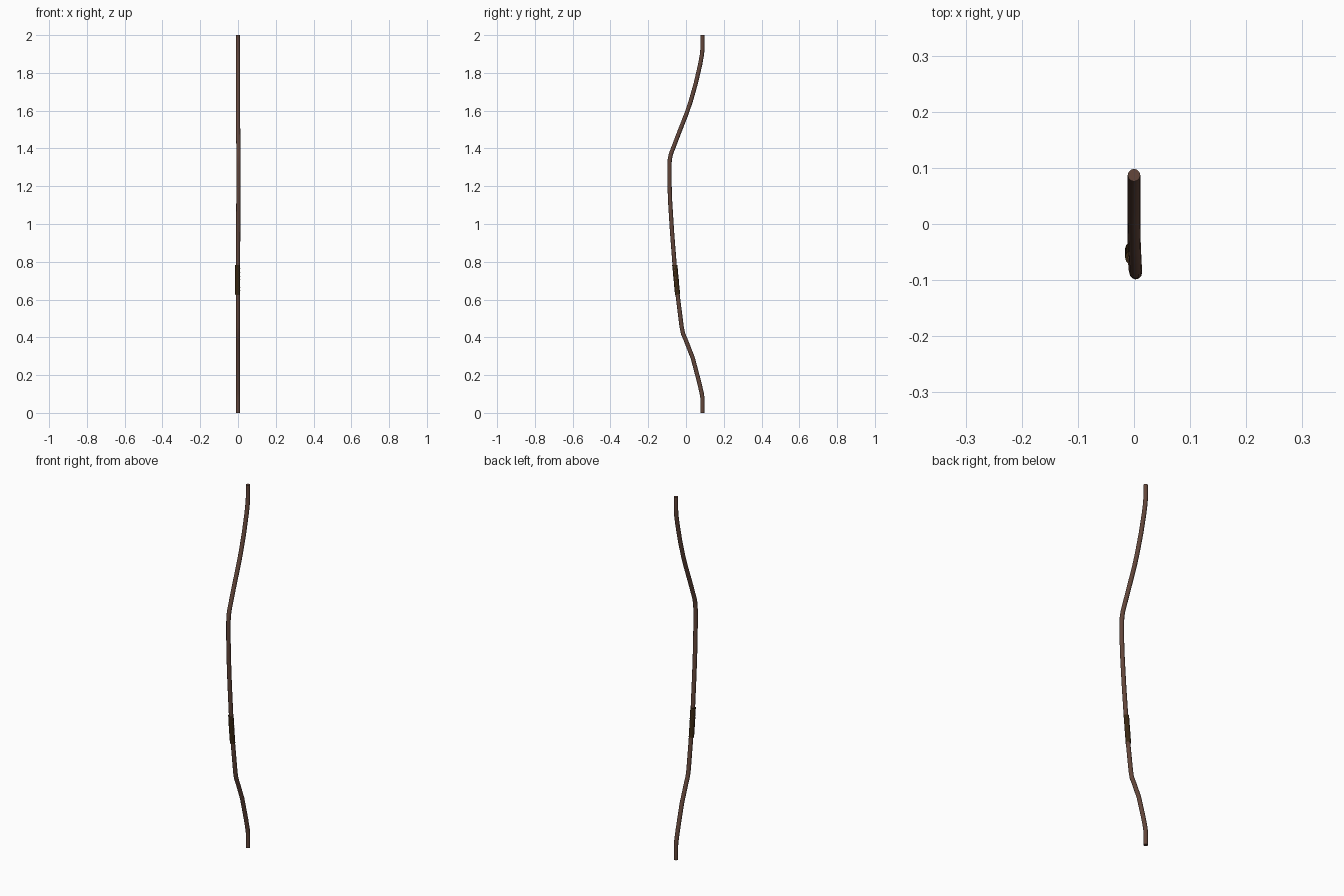
import bpy, bmesh, math
from mathutils import Vector

if "Cube" in bpy.data.objects:
    bpy.data.objects.remove(bpy.data.objects["Cube"])

SIDES = 12


def material(name, rgb):
    m = bpy.data.materials.new(name)
    m.diffuse_color = (*rgb, 1)
    m.use_nodes = True
    m.node_tree.nodes["Principled BSDF"].inputs["Base Color"].default_value = m.diffuse_color
    return m


def tube(name, path, radii, mat):
    """Sweep a round section along a path lying close to the YZ plane."""
    bm = bmesh.new()
    rings = []
    for i, p in enumerate(path):
        t = (path[min(i + 1, len(path) - 1)] - path[max(i - 1, 0)]).normalized()
        if i in (0, len(path) - 1) and name == "bow_limb":
            t = Vector((0, 0, 1))
        u = Vector((0, t.z, -t.y)).normalized()
        v = t.cross(u)
        ring = []
        for k in range(SIDES):
            a = 2 * math.pi * k / SIDES
            ring.append(bm.verts.new(p + radii[i] * (math.cos(a) * u + math.sin(a) * v)))
        rings.append(ring)
    for a, b in zip(rings, rings[1:]):
        for k in range(SIDES):
            j = (k + 1) % SIDES
            bm.faces.new((a[k], a[j], b[j], b[k]))
    bm.faces.new(rings[0][::-1])
    bm.faces.new(rings[-1])
    bmesh.ops.recalc_face_normals(bm, faces=bm.faces[:])
    me = bpy.data.meshes.new(name)
    bm.to_mesh(me)
    bm.free()
    me.materials.append(mat)
    ob = bpy.data.objects.new(name, me)
    bpy.context.collection.objects.link(ob)
    bpy.context.view_layer.objects.active = ob
    bpy.ops.object.select_all(action='DESELECT')
    ob.select_set(True)
    bpy.ops.object.shade_smooth_by_angle(angle=math.radians(40))
    return ob


wood = material("wood", (0.125, 0.062, 0.043))
leather = material("leather", (0.04, 0.02, 0.006))

# Asymmetric recurved limb, points as (x, y, z)
limb = [Vector(p) for p in (
    (0, .087, 0), (0, .087, .08), (0, .083, .105), (0, .069, .165),
    (0, .036, .29), (0, -.001, .385), (0, -.016, .42), (0, -.023, .455),
    (0, -.045, .63), (0, -.06, .78), (.001, -.074, .96), (.002, -.084, 1.12),
    (.003, -.0875, 1.22), (.003, -.0875, 1.31), (.003, -.086, 1.34),
    (.003, -.08, 1.37), (.001, -.04, 1.475), (0, .003, 1.585), (0, .025, 1.65),
    (0, .052, 1.745), (0, .075, 1.845), (0, .084, 1.895), (0, .087, 1.925),
    (0, .087, 2))]
tube("bow_limb", limb, [.0112] * len(limb), wood)

# Leather grip with wrapped ridges
low, high = Vector((-.002, -.0445, .626)), Vector((-.002, -.0595, .783))
n = 16
path = [low.lerp(high, i / n) for i in range(n + 1)]
tube("leather_grip", path, [.0132 if i % 2 else .0140 for i in range(n + 1)], leather)
